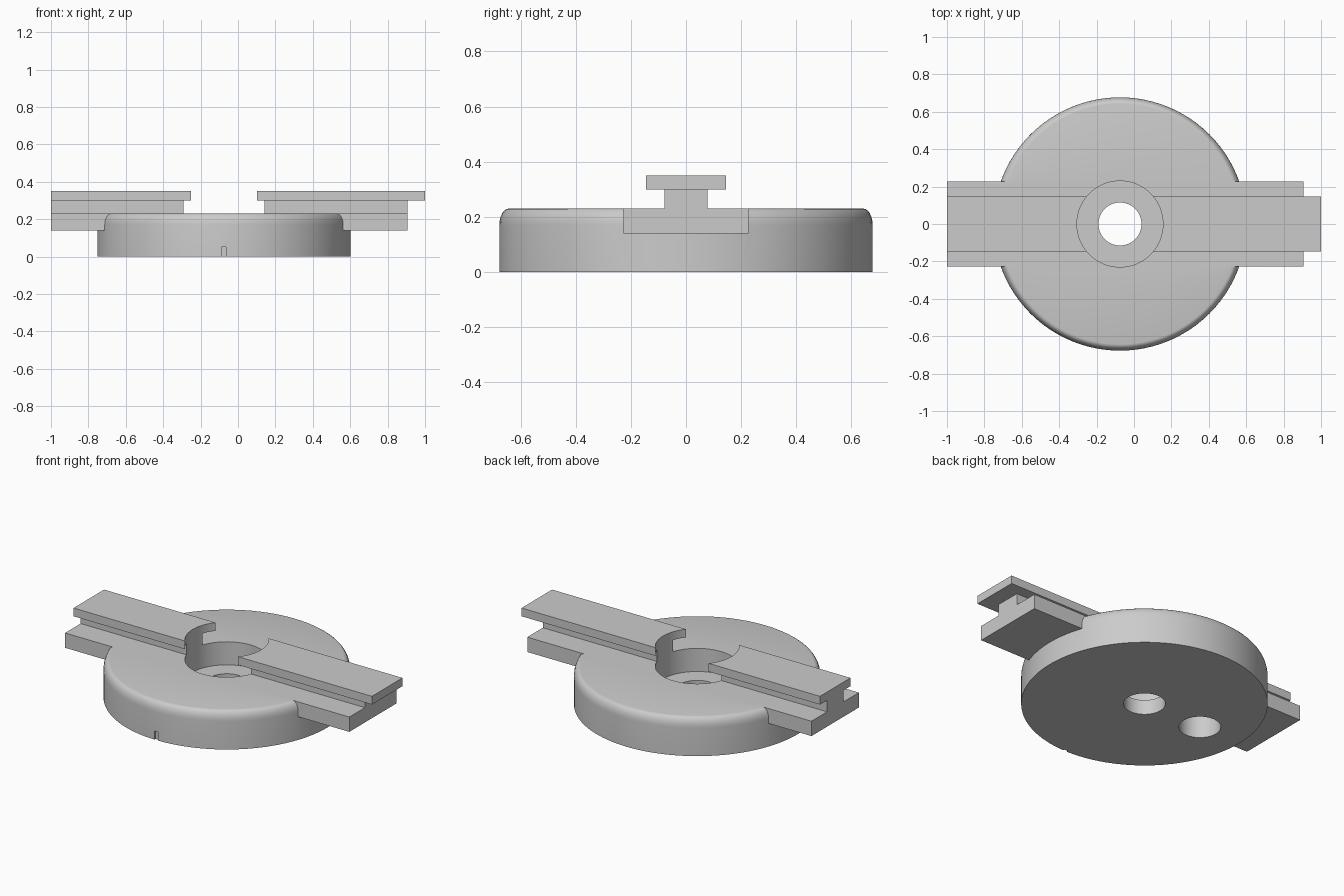
import bpy, bmesh, math

cube = bpy.data.objects.get("Cube")
if cube:
    bpy.data.objects.remove(cube, do_unlink=True)

CX = -0.075      # turntable axis
SEGMENTS = 96

grey = bpy.data.materials.new("plain grey")
grey.use_nodes = True
colour = (0.6, 0.6, 0.6, 1)
grey.diffuse_color = colour
grey.node_tree.nodes["Principled BSDF"].inputs["Base Color"].default_value = colour


def finish(bm, name):
    bmesh.ops.recalc_face_normals(bm, faces=bm.faces)
    mesh = bpy.data.meshes.new(name)
    bm.to_mesh(mesh)
    bm.free()
    mesh.materials.append(grey)
    ob = bpy.data.objects.new(name, mesh)
    bpy.context.collection.objects.link(ob)
    return ob


def lathe(name, profile, x):
    """Closed solid turned round a vertical axis; profile is (radius, z)."""
    bm = bmesh.new()
    verts = [bm.verts.new((x + r, 0, z)) for r, z in profile]
    edges = [bm.edges.new(pair) for pair in zip(verts, verts[1:])]
    bmesh.ops.spin(bm, geom=verts + edges, cent=(x, 0, 0), axis=(0, 0, 1),
                   angle=math.tau, steps=SEGMENTS, use_duplicate=False)
    bmesh.ops.remove_doubles(bm, verts=bm.verts, dist=1e-5)
    return finish(bm, name)


def cylinder(name, x, radius, z0, z1):
    return lathe(name, [(0, z0), (radius, z0), (radius, z1), (0, z1)], x)


def box(name, x0, x1, y0, y1, z0, z1):
    bm = bmesh.new()
    bmesh.ops.create_cube(bm, size=1)
    for v in bm.verts:
        v.co = (x1 if v.co.x > 0 else x0,
                y1 if v.co.y > 0 else y0,
                z1 if v.co.z > 0 else z0)
    return finish(bm, name)


def combine(target, tool, operation):
    mod = target.modifiers.new(tool.name, 'BOOLEAN')
    mod.operation = operation
    mod.solver = 'EXACT'
    mod.object = tool
    bpy.context.view_layer.objects.active = target
    bpy.ops.object.modifier_apply(modifier=mod.name)
    bpy.data.objects.remove(tool, do_unlink=True)


# Round base with a softened top rim
R, TOP, ROUND_W, ROUND_H = 0.677, 0.23, 0.034, 0.06
profile = [(0, 0), (R, 0)]
for i in range(7):
    a = math.pi / 2 * i / 6
    profile.append((R - ROUND_W + ROUND_W * math.cos(a),
                    TOP - ROUND_H + ROUND_H * math.sin(a)))
profile.append((0, TOP))
base = lathe("base_with_rail", profile, CX)

# T-shaped rail crossing the base, with a longer cap at one end
rail = box("rail", -1, 0.905, -0.227, 0.227, 0.14, TOP)
neck = box("neck", -1, 0.905, -0.078, 0.078, 0.2, 0.32)
cap = box("cap", -1, 1, -0.146, 0.146, 0.30, 0.35)
for part in (rail, neck, cap):
    combine(base, part, 'UNION')

# Wide central recess, through hole, blind hole underneath and front slit
cutters = [
    cylinder("recess", CX, 0.23, 0.09, 0.5),
    cylinder("through_hole", CX, 0.115, -0.1, 0.3),
    cylinder("blind_hole", CX - 0.397, 0.115, -0.1, 0.2),
    box("front_slit", CX - 0.012, CX + 0.012, -0.8, -0.667, -0.1, 0.052),
]
for cutter in cutters:
    combine(base, cutter, 'DIFFERENCE')

bpy.ops.object.select_all(action='DESELECT')
base.select_set(True)
bpy.context.view_layer.objects.active = base
bpy.ops.object.shade_smooth_by_angle(angle=math.radians(30))
